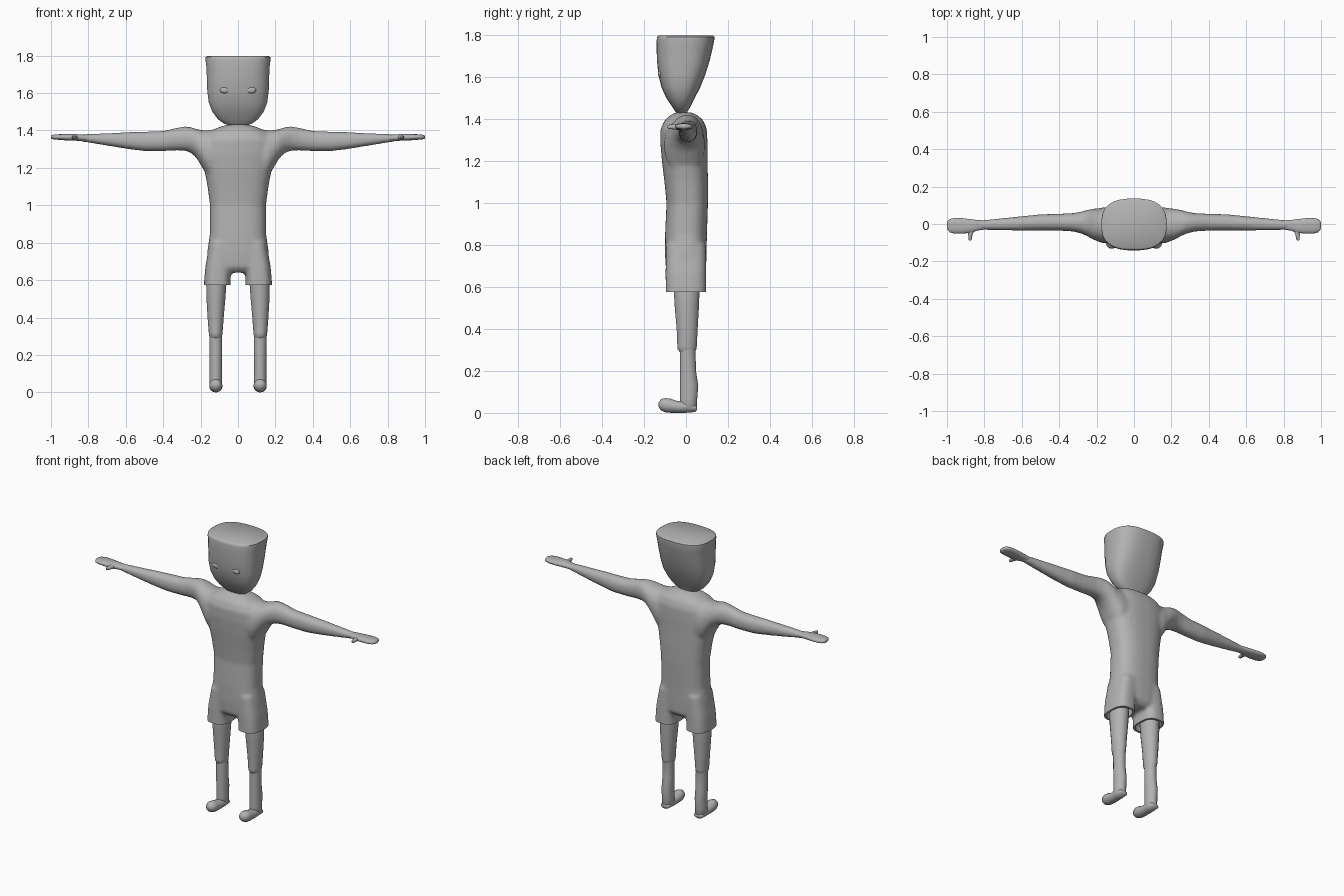
import bpy, bmesh, math
from mathutils import Vector

grey = bpy.data.materials.new("plain grey")
grey.diffuse_color = (0.45, 0.45, 0.45, 1)


def finish(ob, angle=40):
    if not ob.data.materials:
        ob.data.materials.append(grey)
    bpy.ops.object.select_all(action='DESELECT')
    ob.select_set(True)
    bpy.context.view_layer.objects.active = ob
    bpy.ops.object.shade_smooth_by_angle(angle=math.radians(angle))
    return ob


def loft(bm, rings, axis='z', power=2.0, sides=20, sx=1):
    """Rings are (position, min a, max a, min b, max b) along an axis."""
    prev = first = None
    for p, a0, a1, b0, b1 in rings:
        ring = []
        for i in range(sides):
            t = 2 * math.pi * (i + 0.5) / sides
            c, s = math.cos(t), math.sin(t)
            a = (a0 + a1) / 2 + (a1 - a0) / 2 * math.copysign(abs(c) ** (2 / power), c)
            b = (b0 + b1) / 2 + (b1 - b0) / 2 * math.copysign(abs(s) ** (2 / power), s)
            v = {'x': (p, a, b), 'y': (a, p, b), 'z': (a, b, p)}[axis]
            ring.append(bm.verts.new((v[0] * sx, v[1], v[2])))
        if prev:
            for i in range(sides):
                j = (i + 1) % sides
                bm.faces.new((prev[i], prev[j], ring[j], ring[i]))
        first = first or ring
        prev = ring
    bm.faces.new(first)
    bm.faces.new(prev)


def make(name, bm):
    bmesh.ops.recalc_face_normals(bm, faces=bm.faces[:])
    me = bpy.data.meshes.new(name)
    bm.to_mesh(me)
    bm.free()
    ob = bpy.data.objects.new(name, me)
    bpy.context.collection.objects.link(ob)
    return ob


def part(name, rings, **kw):
    bm = bmesh.new()
    loft(bm, rings, **kw)
    return make(name, bm)


def sym(z, w, y0, y1):
    return (z, -w, w, y0, y1)


# Body: torso, sleeves and shorts blended into one skin
bm = bmesh.new()
loft(bm, [sym(0.64, .08, -.07, .07), sym(0.67, .15, -.095, .095), sym(0.75, .165, -.10, .098),
          sym(0.85, .15, -.10, .10), sym(1.0, .15, -.093, .105), sym(1.1, .163, -.103, .105),
          sym(1.2, .182, -.115, .103), sym(1.28, .195, -.122, .103), sym(1.35, .19, -.122, .10),
          sym(1.39, .16, -.105, .085), sym(1.415, .11, -.08, .06), sym(1.432, .055, -.05, .025)],
     power=2.6, sides=28)
for s in (-1, 1):
    loft(bm, [(.10, -.10, .09, 1.12, 1.41), (.16, -.105, .09, 1.15, 1.402), (.19, -.095, .085, 1.20, 1.402),
              (.22, -.083, .082, 1.25, 1.408), (.25, -.066, .076, 1.28, 1.418), (.285, -.05, .066, 1.292, 1.422),
              (.33, -.04, .058, 1.293, 1.414), (.40, -.036, .055, 1.289, 1.398), (.50, -.036, .052, 1.289, 1.394),
              (.60, -.036, .042, 1.302, 1.391), (.70, -.034, .032, 1.318, 1.386),
              (.80, -.032, .022, 1.335, 1.381), (.88, -.028, .015, 1.348, 1.376)],
         axis='x', sx=s, power=2.2)
    loft(bm, [(.53, .038, .183, -.097, .097), (.60, .040, .181, -.097, .097), (.67, .035, .175, -.098, .097),
              (.80, .02, .152, -.095, .095)], sx=s, power=2.8)
body = make("shirt_and_shorts", bm)
m = body.modifiers.new("skin", 'REMESH')
m.mode, m.voxel_size = 'VOXEL', 0.01
m = body.modifiers.new("soften", 'SMOOTH')
m.factor, m.iterations = 0.5, 8

# Cutters: straight hem and hollow shorts legs
bm = bmesh.new()
loft(bm, [(.40, -.3, .3, -.3, .3), (.575, -.3, .3, -.3, .3)], power=2, sides=4)
cutters = [make("hem_cutter", bm)]
for s in (-1, 1):
    cutters.append(part("leg_opening_cutter", [(.50, .05, .171, -.086, .086), (.64, .052, .165, -.08, .08)],
                        power=2.8, sx=s))
for c in cutters:
    c.hide_render = True
    m = body.modifiers.new("cut", 'BOOLEAN')
    m.operation, m.object, m.solver = 'DIFFERENCE', c, 'EXACT'
bpy.context.view_layer.update()
dg = bpy.context.evaluated_depsgraph_get()
baked = bpy.data.meshes.new_from_object(body.evaluated_get(dg))
body.modifiers.clear()
body.data = baked
body.data.materials.clear()
for c in cutters:
    bpy.data.objects.remove(c)
finish(body)

# Head: tapered bucket with a flat, slightly bevelled crown
finish(part("head", [sym(1.425, .045, -.04, .005), sym(1.437, .075, -.052, .008), sym(1.46, .108, -.067, .022),
                     sym(1.50, .138, -.094, .042), sym(1.55, .157, -.117, .068), sym(1.61, .165, -.132, .092),
                     sym(1.68, .167, -.139, .114), sym(1.74, .170, -.141, .128), sym(1.78, .175, -.140, .136),
                     sym(1.792, .174, -.138, .136), sym(1.798, .164, -.130, .128)],
            power=2.7, sides=28), 50)

for s in (-1, 1):
    side = "left" if s > 0 else "right"
    # Eye: shallow bump on the face
    bm = bmesh.new()
    bmesh.ops.create_uvsphere(bm, u_segments=16, v_segments=8, radius=1)
    bmesh.ops.scale(bm, vec=(.027, .012, .018), verts=bm.verts)
    bmesh.ops.translate(bm, vec=(s * .07, -.122, 1.616), verts=bm.verts)
    finish(make(side + "_eye", bm))

    # Hand: flat mitten, plus a thumb pointing forward
    finish(part(side + "_hand", [(.80, -.03, .02, 1.345, 1.375), (.84, -.036, .022, 1.344, 1.379),
                                 (.87, -.048, .026, 1.345, 1.381), (.92, -.052, .032, 1.347, 1.381),
                                 (.96, -.052, .033, 1.350, 1.380), (.985, -.045, .027, 1.352, 1.378),
                                 (.996, -.033, .015, 1.355, 1.375), (1.0, -.02, .003, 1.36, 1.37)],
                axis='x', sx=s, power=2.3, sides=16), 60)
    finish(part(side + "_thumb", [(-.03, .85, .89, 1.348, 1.376), (-.055, .862, .887, 1.350, 1.374),
                                  (-.08, .867, .886, 1.353, 1.373), (-.089, .872, .882, 1.358, 1.368)],
                axis='y', sx=s, sides=10), 60)

    # Leg: tapered thigh and knee ending just above the boot
    finish(part(side + "_leg", [(.29, .088, .150, -.03, .04), (.305, .084, .155, -.042, .051),
                                (.32, .082, .157, -.042, .052), (.40, .076, .163, -.045, .056),
                                (.50, .067, .169, -.054, .062), (.60, .060, .171, -.06, .066),
                                (.70, .055, .155, -.06, .066)], sx=s), 50)

    # Boot shaft and rounded foot
    finish(part(side + "_boot", [(.012, .092, .145, -.025, .045), (.025, .085, .152, -.03, .053),
                                 (.07, .084, .153, -.03, .054), (.13, .084, .153, -.03, .059),
                                 (.20, .084, .153, -.03, .048), (.29, .084, .153, -.03, .046),
                                 (.308, .084, .154, -.03, .048)], sx=s), 60)
    finish(part(side + "_foot", [(.053, .10, .14, .015, .03), (.045, .09, .148, .004, .04),
                                 (.0, .085, .152, 0, .06), (-.04, .085, .152, 0, .056),
                                 (-.075, .083, .154, 0, .068), (-.10, .084, .153, .003, .071),
                                 (-.12, .092, .145, .012, .065), (-.131, .108, .129, .03, .048)],
                axis='y', sx=s), 70)
